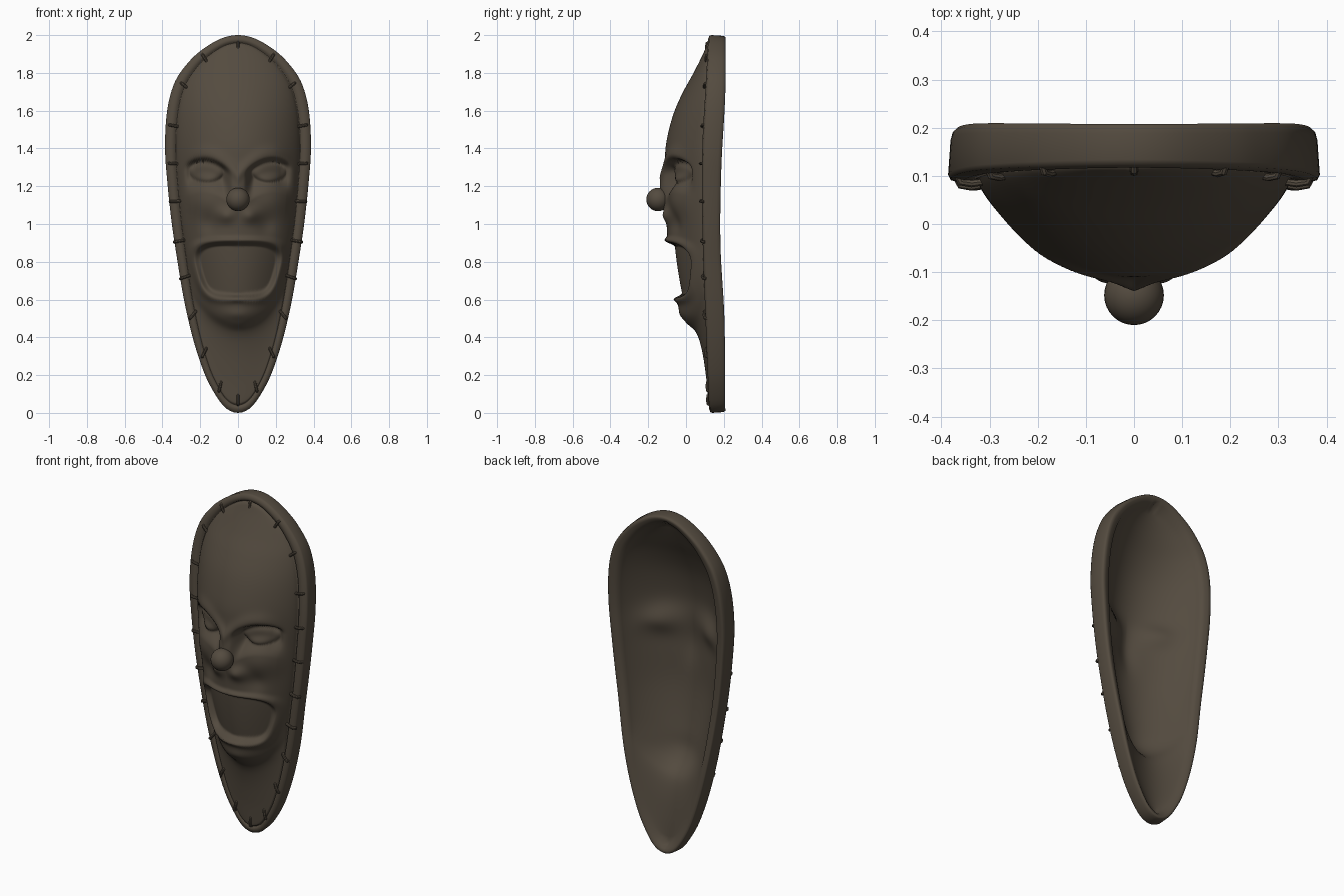
import bpy, bmesh, math
from mathutils import Vector

if "Cube" in bpy.data.objects:
    bpy.data.objects.remove(bpy.data.objects["Cube"])

mat = bpy.data.materials.new("dark brown wood")
mat.diffuse_color = (0.088, 0.070, 0.050, 1)
mat.use_nodes = True
mat.node_tree.nodes["Principled BSDF"].inputs["Base Color"].default_value = mat.diffuse_color


def curve(pts):
    """Smooth interpolation through (z, value) points."""
    n = len(pts)
    tan = []
    for i in range(n):
        a, b = pts[max(i - 1, 0)], pts[min(i + 1, n - 1)]
        tan.append((b[1] - a[1]) / (b[0] - a[0]))

    def f(z):
        z = min(max(z, pts[0][0]), pts[-1][0])
        i = 0
        while i < n - 2 and z > pts[i + 1][0]:
            i += 1
        (z0, v0), (z1, v1) = pts[i], pts[i + 1]
        h = z1 - z0
        t = (z - z0) / h
        return ((2*t**3 - 3*t*t + 1) * v0 + (t**3 - 2*t*t + t) * h * tan[i]
                + (3*t*t - 2*t**3) * v1 + (t**3 - t*t) * h * tan[i + 1])
    return f


# half width of the outline (squared), rim front, rim back and centre profile
HALF = [(0, 0), (.03, .07), (.1, .122), (.2, .174), (.4, .24), (.6, .286), (.8, .32), (1, .35),
        (1.2, .372), (1.4, .386), (1.6, .375), (1.75, .335), (1.87, .25), (1.95, .15), (2, 0)]
width2 = curve([(z, w * w) for z, w in HALF])
rim_front = curve([(0, .125), (.5, .105), (1, .088), (1.4, .088), (1.8, .11), (2, .12)])
rim_back = curve([(0, .208), (.5, .203), (.9, .182), (1.3, .187), (1.7, .208), (2, .208)])
centre = curve([(.04, .12), (.2, .105), (.35, .08), (.43, .05), (.48, 0), (.55, -.035),
                (.65, -.06), (.8, -.085), (.93, -.098), (1.1, -.1), (1.3, -.107), (1.4, -.108),
                (1.5, -.09), (1.6, -.06), (1.7, -.015), (1.8, .04), (1.9, .09), (1.96, .115)])
SX, SZ = .84, .955    # inner edge of the rim as a scaled outline


def width(z):
    return math.sqrt(max(width2(z), 0))


def step(a, b, v):
    t = min(max((v - a) / (b - a), 0), 1)
    return t * t * (3 - 2 * t)


def bump(x, z, cx, cz, sx, sz):
    return math.exp(-((x - cx) / sx) ** 2 - ((z - cz) / sz) ** 2)


def features(x, z):
    """Relief of the face, negative is outward."""
    x = abs(x)
    y = 0
    # angry brow, eye socket and eyeball
    zb = 1.343 - 3.2 * (x - .185) ** 2
    win = step(.03, .085, x) * step(.3, .22, x)
    y += .058 * win * step(zb + .012, zb - .022, z) * step(zb - .18, zb - .06, z)
    y -= .014 * math.exp(-((z - zb - .025) / .04) ** 2) * step(.3, .18, x)
    e = 1 - ((x - .165) / .092) ** 2 - ((z - 1.275) / .055) ** 2
    y -= .032 * step(0, 1, max(e, 0) ** .5)
    # nose bridge, nostrils, cheekbones, cheek folds
    y -= .034 * bump(x, z, 0, 1.17, .055, .11)
    y -= .026 * bump(x, z, .065, 1.045, .045, .04)
    y -= .02 * bump(x, z, .2, 1.12, .09, .08)
    y += .018 * bump(x, z, .15, 1.0, .05, .06)
    # open mouth with lips
    hw = .18 + .055 * step(.6, .85, z)
    d = ((x / hw) ** 4 + (abs(z - .757) / .148) ** 4) ** .25
    y += .036 * step(1.02, .84, d)
    y -= .016 * math.exp(-((d - 1.07) / .1) ** 2)
    # chin
    y -= .01 * bump(x, z, 0, .52, .12, .03)
    return y


def hollow(x, z):
    """Soft relief of the inside."""
    x = abs(x)
    return (.035 * bump(x, z, .16, 1.27, .09, .07) - .02 * bump(x, z, 0, 1.15, .06, .12)
            - .01 * bump(x, z, 0, .55, .15, .06))


def surface(x, z, back):
    """Depth of the carved front or of the hollow back."""
    w = SX * width(1 + (z - 1) / SZ)
    u = min(abs(x) / w, 1) if w > 1e-5 else 1
    dome = (1 - u * u) ** .8
    ze = z - 3 * x * x * step(.95, .6, z)
    edge = rim_back(z) - .015 if back else rim_front(z)
    c = centre(ze) + (.05 if back else 0)
    relief = hollow(x, z) if back else features(x, z)
    return edge + (min(c, edge) - edge) * dome + relief * min(1, 2.5 * dome)


def outline(t):
    """Outline point hit by a ray from the centre at angle t."""
    lo, hi = 0, 1.05
    for _ in range(30):
        r = (lo + hi) / 2
        x, z = r * math.sin(t), 1 + r * math.cos(t)
        if 0 <= z <= 2 and abs(x) <= width(z):
            lo = r
        else:
            hi = r
    return lo * math.sin(t), lo * math.cos(t)


# mask body: rings from the front centre over the rim to the back centre
N, RINGS, BRINGS = 288, 120, 40
edge_pts = [outline(2 * math.pi * i / N) for i in range(N)]
bm = bmesh.new()


def ring(k, s, depth):
    """k: 0 inner rim to 1 outer rim; s: shrink towards centre."""
    vs = []
    for ox, oz in edge_pts:
        x, z = ox * s * (SX + (1 - SX) * k), 1 + oz * s * (SZ + (1 - SZ) * k)
        vs.append(bm.verts.new((x, depth(x, z), z)))
    return vs


rings = [ring(0, i / RINGS, lambda x, z: surface(x, z, False)) for i in range(1, RINGS + 1)]
for k, off in ((.06, .008), (.12, .008), (.2, -.001), (.55, -.002), (.92, .004), (1, .014)):
    rings.append(ring(k, 1, lambda x, z: rim_front(z) + off))
for k, off in ((.92, -.02), (.86, -.006), (.76, 0), (.5, -.002), (.25, -.008)):
    rings.append(ring(k, 1, lambda x, z: rim_back(z) + off))
rings += [ring(0, i / BRINGS, lambda x, z: surface(x, z, True)) for i in range(BRINGS, 0, -1)]
for a, b in zip(rings, rings[1:]):
    for i in range(N):
        j = (i + 1) % N
        bm.faces.new((a[i], a[j], b[j], b[i]))
for vs, back in ((rings[0], False), (rings[-1], True)):
    c = bm.verts.new((0, surface(0, 1, back), 1))
    for i in range(N):
        bm.faces.new((c, vs[i], vs[(i + 1) % N]))
bmesh.ops.recalc_face_normals(bm, faces=bm.faces)
me = bpy.data.meshes.new("mask_body")
bm.to_mesh(me)
bm.free()
body = bpy.data.objects.new("mask_body", me)
bpy.context.collection.objects.link(body)


def finish(ob, angle=40):
    ob.data.materials.append(mat)
    bpy.ops.object.select_all(action='DESELECT')
    ob.select_set(True)
    bpy.context.view_layer.objects.active = ob
    bpy.ops.object.shade_smooth_by_angle(angle=math.radians(angle))


finish(body, 80)

# round nose tip
bpy.ops.mesh.primitive_uv_sphere_add(segments=32, ring_count=16, radius=.062, location=(0, -.148, 1.13))
nose = bpy.context.object
nose.name = "nose_ball"
finish(nose)

# stitches along the rim: small arched cords
cu = bpy.data.curves.new("rim_stitches", 'CURVE')
cu.dimensions = '3D'
cu.bevel_depth = .008
cu.bevel_resolution = 2
cu.use_fill_caps = True
spots = [(0, 1.935), (.175, 1.875), (.28, 1.73), (.338, 1.52), (.338, 1.32), (.33, 1.12),
         (.308, .91), (.277, .72), (.238, .52), (.178, .32), (.095, .14), (0, .07)]
for px, pz in spots:
    for side in ((1, -1) if px else (1,)):
        x = px * side
        # the middle ones lie level, the others lean along the outline's normal
        lean = (pz - 1.2) * (1.1 if abs(pz - 1.2) > .5 else .5)
        d = Vector((x * 2.6, 0, lean)).normalized()
        mid = Vector((x, rim_front(pz) - .002, pz))
        sp = cu.splines.new('POLY')
        sp.points.add(4)
        for p, (t, h) in zip(sp.points, ((-.03, .012), (-.022, -.004), (0, -.007), (.022, -.004), (.03, .012))):
            p.co = (*(mid + d * t + Vector((0, h, 0))), 1)
ob = bpy.data.objects.new("rim_stitches", cu)
bpy.context.collection.objects.link(ob)
bpy.ops.object.select_all(action='DESELECT')
ob.select_set(True)
bpy.context.view_layer.objects.active = ob
bpy.ops.object.convert(target='MESH')
finish(bpy.context.object)
